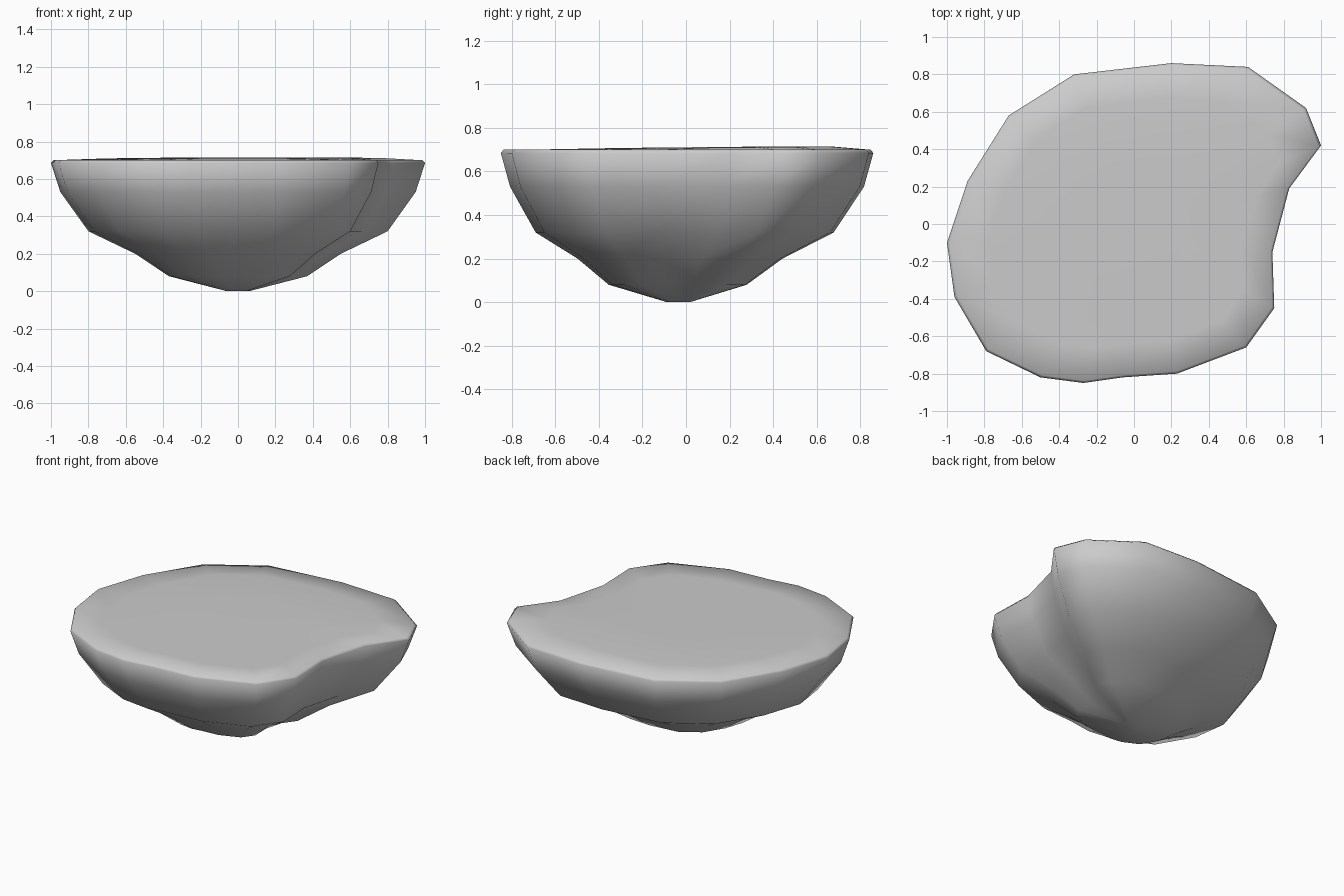
import bpy, bmesh

cube = bpy.data.objects.get("Cube")
if cube:
    bpy.data.objects.remove(cube, do_unlink=True)

# Stone colour
stone = bpy.data.materials.new("grey_stone")
stone.use_nodes = True
grey = (0.6, 0.6, 0.6, 1)
stone.diffuse_color = grey
stone.node_tree.nodes["Principled BSDF"].inputs["Base Color"].default_value = grey

# Shoreline outline with a shallow bay on the left side
outline = [(-0.32, 0.80), (-0.67, 0.58), (-0.89, 0.23), (-1.0, -0.10), (-0.96, -0.39),
           (-0.79, -0.68), (-0.50, -0.82), (-0.27, -0.85), (-0.06, -0.82), (0.23, -0.80),
           (0.60, -0.66), (0.75, -0.45), (0.74, -0.15), (0.83, 0.19), (1.0, 0.42),
           (0.92, 0.62), (0.61, 0.84), (0.20, 0.86)]

# Rings from the tip to the plateau: scale, height, y shift, height gain to the back
rings = [(0.06, 0.0, -0.035, 0), (0.37, 0.08, -0.04, 0), (0.55, 0.20, -0.03, 0),
         (0.80, 0.32, -0.01, 0), (0.95, 0.53, 0, 0), (1.0, 0.685, 0, 0),
         (0.985, 0.70, 0, 0), (0.78, 0.708, 0, 0.01), (0.35, 0.711, 0, 0.01)]

bm = bmesh.new()
loops = [[bm.verts.new((x * s, y * s + dy, z + y * s * tilt)) for x, y in outline]
         for s, z, dy, tilt in rings]

# Skin neighbouring rings and close both ends
n = len(outline)
for low, high in zip(loops, loops[1:]):
    for i in range(n):
        j = (i + 1) % n
        bm.faces.new((low[i], low[j], high[j], high[i]))
bm.faces.new(loops[0])
bm.faces.new(loops[-1])
bmesh.ops.recalc_face_normals(bm, faces=bm.faces)
for face in bm.faces:
    face.smooth = True

mesh = bpy.data.meshes.new("floating_island")
bm.to_mesh(mesh)
bm.free()
mesh.materials.append(stone)
island = bpy.data.objects.new("floating_island", mesh)
bpy.context.collection.objects.link(island)
